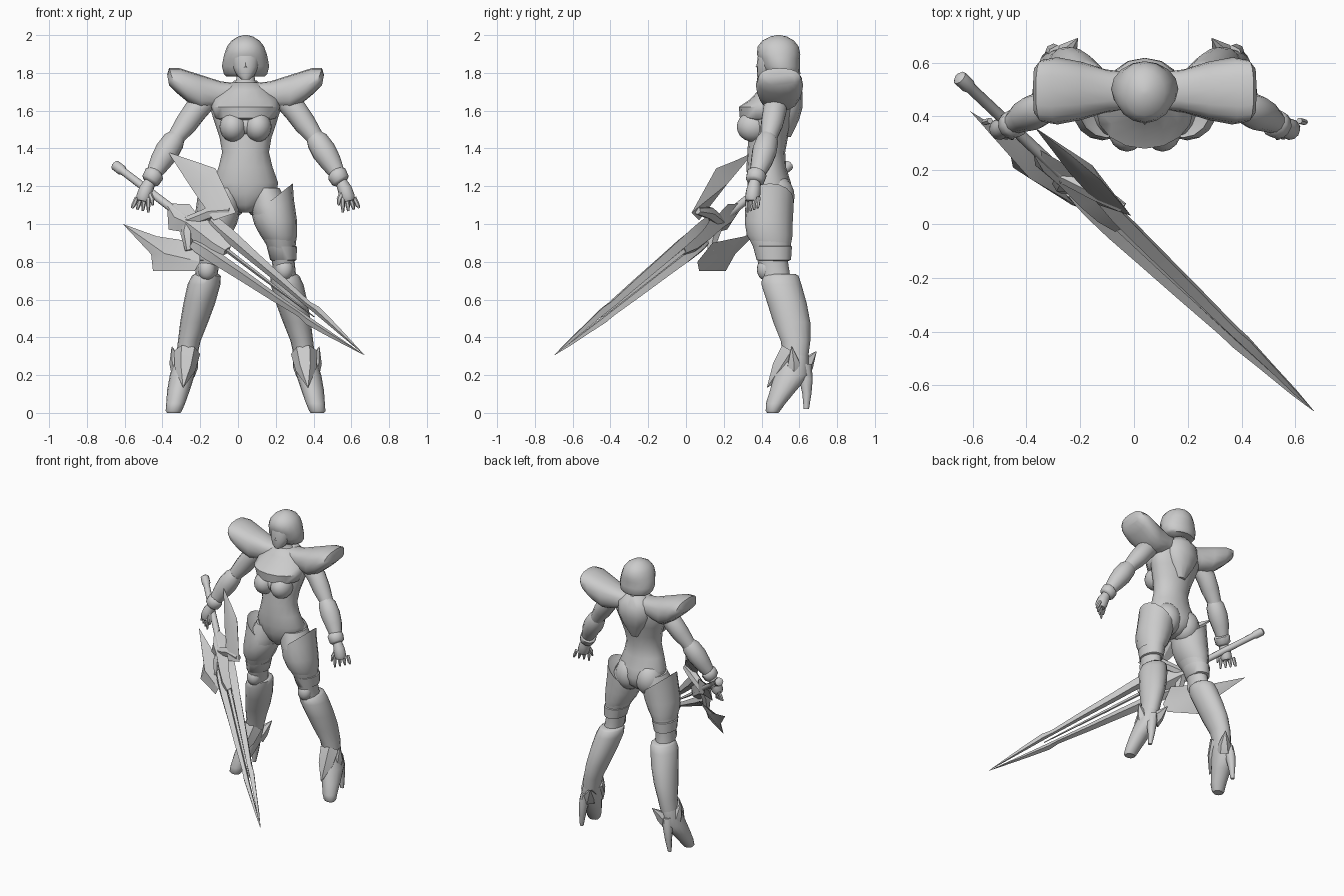
import bpy, bmesh, math
from mathutils import Vector as V

grey = bpy.data.materials.new("plain grey")
grey.diffuse_color = (0.6, 0.6, 0.6, 1)
CX = 0.04  # centre line of the figure


def build(name, rings, angle=50):
    """Skin a list of equal point rings and cap both ends."""
    bm = bmesh.new()
    rows = [[bm.verts.new(p) for p in r] for r in rings]
    n = len(rows[0])
    for a, b in zip(rows, rows[1:]):
        for i in range(n):
            j = (i + 1) % n
            bm.faces.new((a[i], a[j], b[j], b[i]))
    bm.faces.new(rows[0])
    bm.faces.new(rows[-1])
    return finish(name, bm, angle)


def finish(name, bm, angle=50):
    bmesh.ops.recalc_face_normals(bm, faces=bm.faces)
    me = bpy.data.meshes.new(name)
    bm.to_mesh(me)
    bm.free()
    me.materials.append(grey)
    ob = bpy.data.objects.new(name, me)
    bpy.context.collection.objects.link(ob)
    bpy.ops.object.select_all(action='DESELECT')
    ob.select_set(True)
    bpy.context.view_layer.objects.active = ob
    bpy.ops.object.shade_smooth_by_angle(angle=math.radians(angle))
    return ob


def oval(c, u, v, n=16, power=1):
    c, u, v = V(c), V(u), V(v)

    def f(x):
        return math.copysign(abs(x) ** power, x) if abs(x) > 1e-6 else 0
    angles = [2 * math.pi * i / n for i in range(n)]
    return [c + u * f(math.cos(a)) + v * f(math.sin(a)) for a in angles]


def stack(name, secs, s=1, n=16, **kw):
    """Level sections: (z, offset from centre line, y, rx, ry, optional rise of the outer side)."""
    return build(name, [oval((CX + s * o, y, z), (s * rx, 0, t[0] if t else 0), (0, ry, 0), n)
                        for z, o, y, rx, ry, *t in secs], **kw)


def tube(name, pts, n=12, **kw):
    """Round sections square to a path: (x, y, z, radius)."""
    ps = [V(p[:3]) for p in pts]
    rings = []
    for i, p in enumerate(ps):
        d = (ps[min(i + 1, len(ps) - 1)] - ps[max(i - 1, 0)]).normalized()
        u = d.cross(V((0, 1, 0.2))).normalized()
        rings.append(oval(p, u * pts[i][3], d.cross(u) * pts[i][3], n))
    return build(name, rings, **kw)


def ball(name, c, r):
    bm = bmesh.new()
    bmesh.ops.create_uvsphere(bm, u_segments=16, v_segments=10, radius=1)
    for v in bm.verts:
        v.co = V((v.co.x * r[0] + c[0], v.co.y * r[1] + c[1], v.co.z * r[2] + c[2]))
    return finish(name, bm)


def gem(name, rim, near, far):
    """Plate with its two face centres pushed to near and far offsets."""
    bm = bmesh.new()
    pts = [V(p) for p in rim]
    c = sum(pts, V()) / len(pts)
    vs = [bm.verts.new(p) for p in pts]
    for tip in (bm.verts.new(c + V(near)), bm.verts.new(c + V(far))):
        for i in range(len(vs)):
            bm.faces.new((vs[i], vs[(i + 1) % len(vs)], tip))
    return finish(name, bm, 25)


# body and neck
stack("torso", [(1.06, 0, .45, .03, .06), (1.10, 0, .455, .10, .10), (1.16, 0, .45, .165, .118),
                (1.22, 0, .44, .172, .115), (1.30, 0, .425, .143, .105), (1.38, 0, .425, .124, .10),
                (1.46, 0, .435, .138, .105), (1.54, 0, .45, .165, .11), (1.62, 0, .465, .19, .115),
                (1.68, 0, .48, .17, .10), (1.73, 0, .49, .08, .065), (1.76, 0, .485, .05, .05),
                (1.82, 0, .475, .045, .045)])
stack("chest_plate", [(1.55, 0, .415, .135, .11), (1.56, 0, .42, .16, .135), (1.62, 0, .425, .182, .145),
                      (1.66, 0, .455, .175, .115), (1.71, 0, .48, .12, .095), (1.75, 0, .485, .065, .06)])
ball("bust", (CX, .385, 1.525), (.115, .082, .065))
stack("back_collar", [(1.76, 0, .52, .06, .05), (1.70, 0, .525, .12, .092), (1.62, 0, .53, .125, .088),
                      (1.55, 0, .53, .09, .068), (1.46, 0, .525, .03, .03)], n=12)

# head
stack("face", [(1.765, 0, .405, .022, .022), (1.785, 0, .42, .045, .044), (1.83, 0, .435, .068, .06),
               (1.88, 0, .44, .074, .062), (1.93, 0, .45, .07, .06)])
stack("hair", [(1.78, 0, .52, .10, .075), (1.795, 0, .513, .115, .092), (1.835, 0, .502, .125, .102),
               (1.875, 0, .495, .118, .108), (1.90, 0, .49, .112, .115), (1.94, 0, .488, .098, .108),
               (1.97, 0, .488, .075, .085), (1.992, 0, .49, .04, .045), (2.0, 0, .49, .01, .01)])
gem("nose", [(CX - .01, .378, 1.828), (CX, .368, 1.832), (CX + .01, .378, 1.828), (CX, .378, 1.87)],
    (0, -.002, 0), (0, .01, 0))

for s, side in ((-1, "right"), (1, "left")):
    def X(o):
        return CX + s * o

    # trunk details
    ball("breast_" + side, (X(.066), .355, 1.515), (.072, .086, .08))
    ball("buttock_" + side, (X(.08), .475, 1.145), (.095, .10, .115))

    # flared shoulder guard: top point, bottom point, half depth
    rings = []
    for to, tz, bo, bz, ry in [(.04, 1.745, .09, 1.64, .07), (.13, 1.755, .16, 1.61, .08),
                               (.24, 1.79, .23, 1.60, .108), (.35, 1.825, .30, 1.64, .125),
                               (.405, 1.825, .36, 1.69, .115), (.415, 1.79, .405, 1.735, .085)]:
        rings.append(oval((X((to + bo) / 2), .495, (tz + bz) / 2),
                          (s * (to - bo) / 2, 0, (tz - bz) / 2), (0, ry, 0), 16, .8))
    build("shoulder_guard_" + side, rings, 40)

    # arm
    tube("upper_arm_" + side, [(X(.20), .47, 1.66, .055), (X(.265), .47, 1.60, .064), (X(.315), .455, 1.53, .06),
                               (X(.36), .44, 1.47, .048), (X(.39), .43, 1.42, .045)])
    tube("forearm_" + side, [(X(.36), .435, 1.465, .045), (X(.38), .43, 1.44, .06), (X(.415), .415, 1.385, .066),
                             (X(.45), .40, 1.33, .058), (X(.49), .375, 1.26, .04)])
    tube("wrist_cuff_" + side, [(X(.475), .38, 1.275, .042), (X(.483), .375, 1.265, .054),
                                (X(.503), .365, 1.23, .05), (X(.51), .362, 1.22, .036)])
    tube("palm_" + side, [(X(.505), .365, 1.225, .03), (X(.525), .358, 1.185, .038),
                          (X(.54), .352, 1.14, .04), (X(.545), .35, 1.12, .03)])
    for i in range(4):
        a, y = .515 + i * .02, .325 + i * .018
        tube("finger_%s_%d" % (side, i), [(X(a), y + .005, 1.14, .012), (X(a + .006 * i), y, 1.10, .012),
                                          (X(a + .009 * i), y, 1.06 + .008 * i, .006)], n=6)
    tube("thumb_" + side, [(X(.515), .345, 1.175, .016), (X(.495), .325, 1.13, .013), (X(.492), .318, 1.10, .006)], n=6)

    # thigh with slanted guard, knee
    stack("thigh_" + side, [(1.19, .10, .45, .08, .10), (1.10, .125, .44, .10, .12), (1.02, .155, .437, .11, .123),
                            (.94, .175, .443, .095, .118), (.88, .19, .455, .075, .10), (.80, .20, .46, .06, .08),
                            (.70, .21, .48, .06, .075)], s)
    stack("thigh_guard_" + side, [(1.12, .14, .445, .098, .112, .07), (1.13, .142, .445, .108, .124, .085),
                                  (1.08, .147, .441, .109, .128, .05), (1.01, .159, .438, .113, .127, .01),
                                  (.94, .175, .443, .098, .121), (.90, .186, .452, .08, .105)], s)
    stack("knee_cuff_" + side, [(.885, .192, .458, .07, .095), (.88, .192, .458, .08, .103),
                                (.81, .20, .465, .07, .091), (.805, .20, .465, .06, .08)], s)
    ball("knee_cap_" + side, (X(.205), .42, .76), (.048, .045, .058))

    # boot
    stack("shin_" + side, [(.735, .207, .50, .065, .08), (.725, .208, .50, .077, .096), (.68, .22, .505, .087, .106),
                           (.58, .245, .535, .084, .104), (.48, .272, .56, .074, .098), (.38, .298, .58, .06, .078),
                           (.28, .315, .58, .055, .065)], s)
    stack("foot_" + side, [(.32, .308, .58, .055, .066), (.20, .335, .56, .066, .093), (.12, .355, .515, .06, .07),
                           (.05, .37, .475, .05, .052), (.01, .38, .46, .043, .038), (0, .38, .46, .035, .03)], s)
    stack("heel_" + side, [(.26, .325, .61, .04, .055), (.18, .34, .635, .032, .036), (.10, .347, .64, .022, .024),
                           (.02, .355, .637, .012, .014)], s, n=8)
    for part, pts in (("tongue", [(X(.31), .56, .32, .07), (X(.32), .50, .23, .055), (X(.33), .43, .135, .002)]),
                      ("outer_spike", [(X(.35), .57, .22, .045), (X(.37), .57, .27, .035), (X(.39), .56, .35, .002)]),
                      ("back_spike", [(X(.31), .61, .22, .05), (X(.285), .64, .26, .04), (X(.25), .69, .325, .002)])):
        tube("boot_%s_%s" % (part, side), pts, n=6, angle=30)

# sword frame: along the blade, across it, through it
START, TIP = V((-.655, .55, 1.315)), V((.668, -.695, .307))
D = (TIP - START).normalized()
H = V((abs(D.y), abs(D.x), 0)).normalized()
W = (D.cross(H) * .89 + H * .45).normalized()
N = D.cross(W)
LEN = (TIP - START).length


def P(s, w, n=0):
    return START + D * s + W * w + N * n


def blade(name, secs):
    """Diamond sections: (distance, inner edge, outer edge, half thickness)."""
    build(name, [[P(t, a), P(t, a * .6 + b * .4, h), P(t, b), P(t, a * .6 + b * .4, -h)]
                 for t, a, b, h in secs], 25)


tube("sword_grip", [(*P(t, 0), r) for t, r in ((0, .015), (.01, .028), (.06, .028), (.075, .021), (.60, .022))], n=10)
blade("sword_guard", [(.46, -.02, .02, .02), (.55, -.10, .075, .03), (.64, -.06, .055, .035),
                      (.76, -.07, .07, .04), (.86, -.075, .075, .035), (.94, -.03, .03, .02)])
for s, nm in ((1, "upper"), (-1, "lower")):
    blade("blade_edge_" + nm, [(t, s * a, s * b, h) for t, a, b, h in
          [(.73, .055, .105, .012), (.78, .04, .11, .024), (.86, .032, .108, .03), (.96, .032, .10, .032),
           (1.10, .028, .088, .03), (1.35, .024, .07, .026), (1.58, .018, .05, .022), (1.65, .016, .058, .022),
           (1.80, .010, .040, .015), (1.96, .004, .018, .01), (LEN, 0, .001, .001)]])
blade("blade_rib", [(.85, -.012, .012, .016), (1.2, -.01, .01, .014), (1.66, -.003, .003, .006)])

# curved sword wings and the arms that carry them
gem("upper_wing", [(-.37, .36, 1.38), (-.24, .26, 1.335), (-.12, .16, 1.295), (-.01, .03, 1.06), (-.13, .07, 1.02),
                   (-.24, .19, 1.18)], (.025, -.03, .03), (.03, .04, 0))
gem("lower_wing", [(-.61, .42, 1.0), (-.43, .31, .935), (-.20, .14, .90), (-.20, .06, .80), (-.23, .07, .75),
                   (-.45, .21, .75), (-.46, .26, .84)], (-.02, -.04, -.01), (.02, .03, .02))
tube("upper_wing_arm", [(*P(.62, 0), .03), (-.14, .12, 1.06, .035), (-.04, .06, 1.07, .02)], n=6, angle=30)
tube("lower_wing_arm", [(*P(.62, 0), .03), (-.27, .15, .95, .035), (-.26, .13, .86, .02)], n=6, angle=30)
